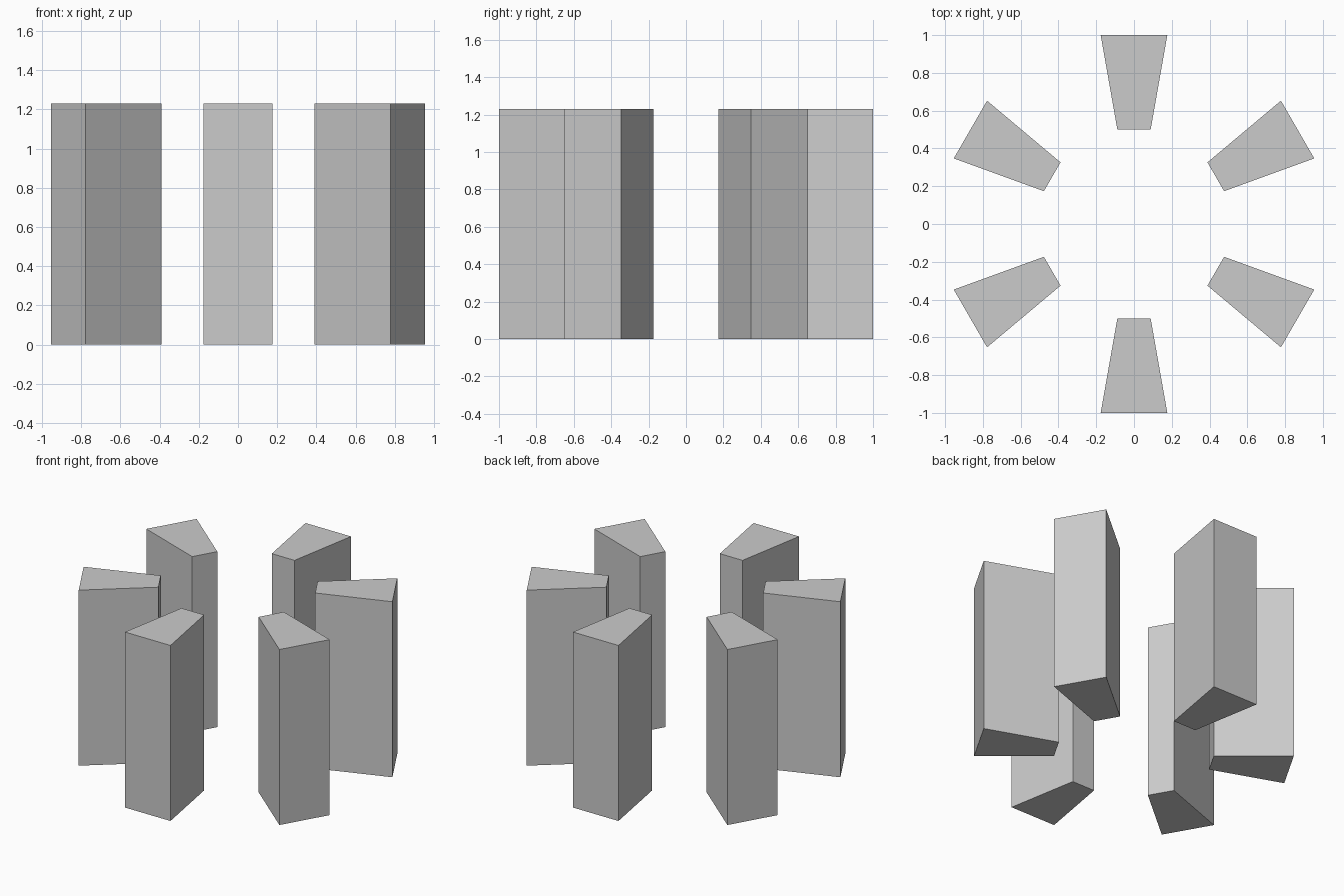
import bpy, bmesh
from math import radians, cos, sin

if "Cube" in bpy.data.objects:
    bpy.data.objects.remove(bpy.data.objects["Cube"])

HEIGHT = 1.23
OUTER = 1 / cos(radians(10))   # corner radius, so the flat outer face sits at 1.0
INNER = OUTER / 2
COUNT = 6


def wedge_pillar(name, angle):
    """Upright prism with a tapered cross-section pointing at the centre."""
    a, b = radians(angle - 10), radians(angle + 10)
    profile = [(INNER, a), (OUTER, a), (OUTER, b), (INNER, b)]
    bm = bmesh.new()
    base = bm.faces.new([bm.verts.new((r * cos(t), r * sin(t), 0)) for r, t in profile])
    top = bmesh.ops.extrude_face_region(bm, geom=[base], use_keep_orig=True)
    bmesh.ops.translate(bm, vec=(0, 0, HEIGHT),
                        verts=[v for v in top["geom"] if isinstance(v, bmesh.types.BMVert)])
    bmesh.ops.recalc_face_normals(bm, faces=bm.faces)
    mesh = bpy.data.meshes.new(name)
    bm.to_mesh(mesh)
    bm.free()
    bpy.context.collection.objects.link(bpy.data.objects.new(name, mesh))


# Ring of pillars
for i in range(COUNT):
    wedge_pillar(f"wedge_pillar_{i + 1}", 30 + i * 360 / COUNT)
